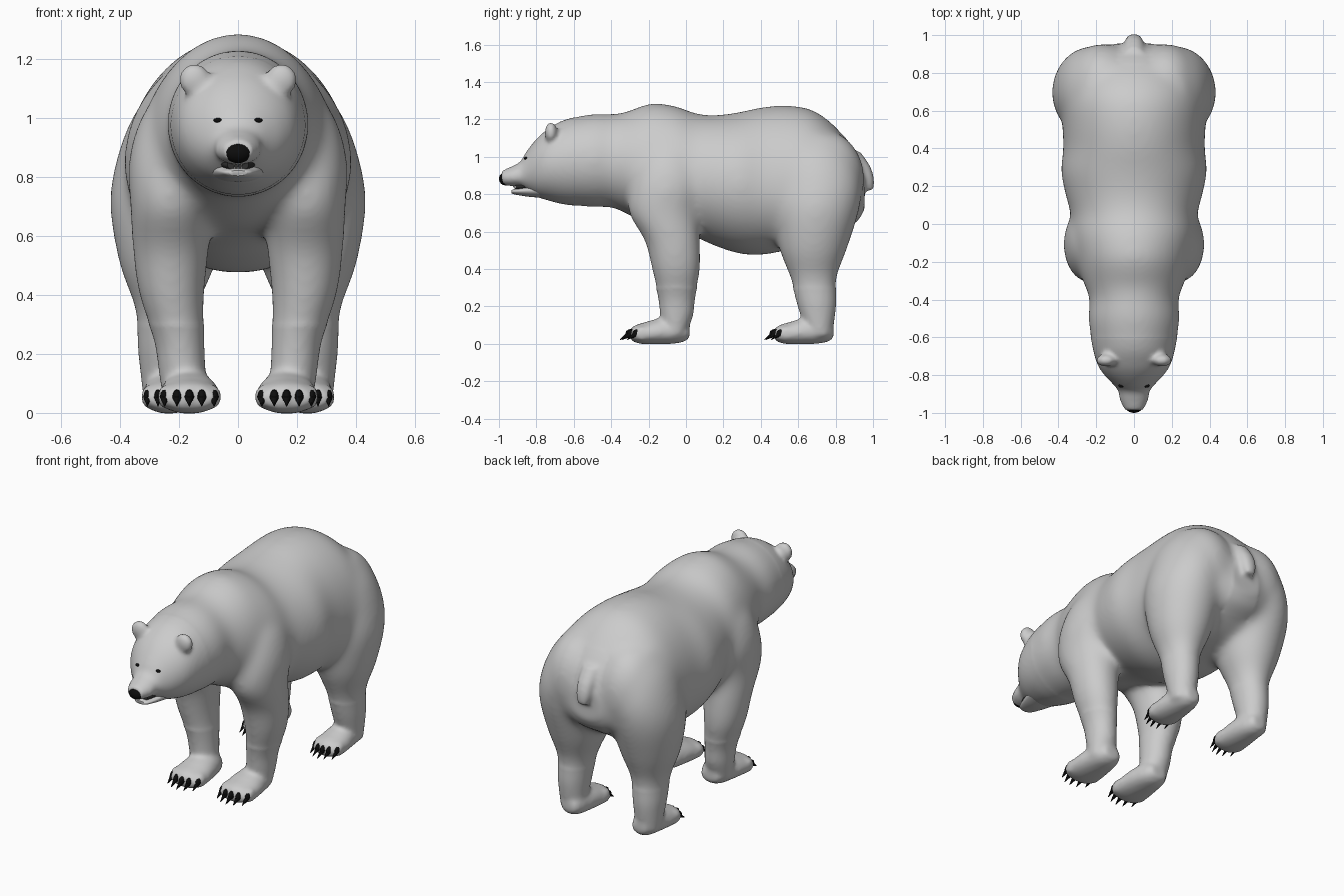
import bpy, bmesh, math
from mathutils import Vector, Matrix

if "Cube" in bpy.data.objects:
    bpy.data.objects.remove(bpy.data.objects["Cube"])

def material(name, c):
    m = bpy.data.materials.new(name)
    m.diffuse_color = (*c, 1)
    m.use_nodes = True
    m.node_tree.nodes["Principled BSDF"].inputs["Base Color"].default_value = m.diffuse_color
    return m

FUR = material("grey fur", (0.6, 0.6, 0.6))
BLACK = material("black", (0.004, 0.004, 0.004))
DARK = material("dark mouth", (0.03, 0.03, 0.03))
TEETH = material("teeth", (0.75, 0.75, 0.72))
N = 48
ANG = [2 * math.pi * i / N for i in range(N)]

def spline(rows, n=5):
    # Catmull-Rom interpolation between the cross-section rows
    out = []
    for i in range(len(rows) - 1):
        p = [rows[max(i - 1, 0)], rows[i], rows[i + 1], rows[min(i + 2, len(rows) - 1)]]
        for k in range(n):
            t = k / n
            out.append([.5 * (2 * b + (c - a) * t + (2 * a - 5 * b + 4 * c - d) * t * t
                        + (3 * b - a - 3 * c + d) * t ** 3) for a, b, c, d in zip(*p)])
    return out + [rows[-1]]

def loft(bm, rings):
    loops = [[bm.verts.new(p) for p in r] for r in rings]
    for a, b in zip(loops, loops[1:]):
        for i in range(N):
            j = (i + 1) % N
            bm.faces.new((a[i], a[j], b[j], b[i]))
    bm.faces.new(loops[0])
    bm.faces.new(loops[-1])

def loft_y(bm, rows, x=0, dy=0, k=1):
    # rows: y, top, widest height, bottom, half width
    loft(bm, [[(x + w * k * math.cos(a), y + dy,
                zc + math.sin(a) * (top - zc if math.sin(a) > 0 else zc - bot)) for a in ANG]
              for y, top, zc, bot, w in spline(rows)])

def loft_z(bm, rows, s=1):
    # rows: z, centre x, centre y, radius x, radius y
    loft(bm, [[(s * x + rx * math.cos(a), y + ry * math.sin(a), z) for a in ANG]
              for z, x, y, rx, ry in spline(rows)])

def ball(bm, c, r, seg=24):
    bmesh.ops.create_uvsphere(bm, u_segments=seg, v_segments=seg // 2, radius=1,
        matrix=Matrix.Translation(c) @ Matrix.Diagonal((*r, 1)))

def cone(bm, a, b, r, seg=8):
    a, b = Vector(a), Vector(b)
    d = b - a
    m = Matrix.Translation((a + b) / 2) @ d.to_track_quat('Z', 'Y').to_matrix().to_4x4()
    bmesh.ops.create_cone(bm, cap_ends=True, segments=seg, radius1=r, radius2=r * 0.08,
                          depth=d.length, matrix=m)

def finish(bm, name, mat, angle=60):
    bmesh.ops.recalc_face_normals(bm, faces=bm.faces)
    me = bpy.data.meshes.new(name)
    bm.to_mesh(me)
    bm.free()
    ob = bpy.data.objects.new(name, me)
    bpy.context.collection.objects.link(ob)
    me.materials.append(mat)
    bpy.ops.object.select_all(action='DESELECT')
    ob.select_set(True)
    bpy.context.view_layer.objects.active = ob
    bpy.ops.object.shade_smooth_by_angle(angle=math.radians(angle))
    return ob

# Torso, neck and head
bm = bmesh.new()
loft_y(bm, [
    (-.985, .925, .89, .85, .05), (-.93, .95, .89, .842, .076), (-.885, .975, .9, .84, .084),
    (-.855, 1.025, .91, .82, .105), (-.80, 1.095, .94, .787, .157), (-.74, 1.147, .96, .767, .195),
    (-.65, 1.197, .97, .745, .22), (-.5, 1.23, .98, .73, .242), (-.4, 1.229, .97, .73, .235),
    (-.33, 1.237, .95, .70, .26), (-.25, 1.268, .92, .66, .29), (-.17, 1.288, .9, .63, .31),
    (-.05, 1.27, .88, .605, .335), (.05, 1.233, .87, .57, .335), (.15, 1.222, .86, .525, .362),
    (.28, 1.238, .85, .482, .387), (.4, 1.264, .83, .474, .375), (.52, 1.275, .82, .495, .38),
    (.65, 1.26, .82, .52, .385), (.75, 1.205, .82, .55, .36), (.85, 1.105, .80, .61, .30),
    (.92, 1.005, .79, .66, .2), (.955, .91, .79, .72, .1)])

# Tail
loft_z(bm, [(.82, 0, .982, .03, .022), (.88, 0, .974, .045, .032),
            (.95, 0, .945, .05, .04), (1.03, 0, .89, .05, .04)])

PAW = [(.02, .1, .06, .03, .05), (-.03, .15, .06, .005, .078), (-.13, .14, .06, -.002, .1),
       (-.22, .115, .05, -.002, .108), (-.27, .1, .05, .006, .1), (-.295, .075, .05, .02, .08)]
PAWS = ((.165, 0, 1), (.235, .77, .86))   # x, y offset, width factor

for s in (1, -1):
    # Front legs and shoulders
    loft_z(bm, [(.05, .18, -.06, .077, .06), (.15, .19, -.05, .08, .088), (.25, .2, -.05, .086, .1),
                (.4, .225, -.053, .112, .132), (.55, .228, -.073, .13, .149), (.7, .228, -.12, .138, .188),
                (.85, .235, -.1, .137, .2), (1.0, .2, -.09, .13, .17), (1.12, .14, -.09, .1, .12)], s)
    # Hind legs and rump
    loft_z(bm, [(.04, .25, .715, .07, .065), (.2, .25, .7, .088, .103), (.35, .244, .682, .105, .125),
                (.5, .24, .68, .162, .18), (.7, .238, .695, .197, .228), (.85, .225, .705, .19, .235),
                (1.0, .2, .69, .16, .215), (1.12, .16, .68, .11, .15)], s)
    ball(bm, (s * .165, .745, .88), (.19, .212, .26))
    # Ears
    ball(bm, (s * .148, -.722, 1.13), (.054, .034, .056))
    # Paws with toes
    for x, dy, k in PAWS:
        loft_y(bm, PAW, s * x, dy, k)
        for t in range(-2, 3):
            ball(bm, (s * x + t * .042 * k, -.272 + dy + .009 * t * t, .055), (.024 * k, .035, .042))

body = finish(bm, "bear_body", FUR)
mod = body.modifiers.new("blend", 'REMESH')
mod.mode = 'VOXEL'
mod.voxel_size = 0.012
mod.use_smooth_shade = True
mod = body.modifiers.new("soften", 'SMOOTH')
mod.factor = 0.5
mod.iterations = 10
for name in ("blend", "soften"):
    bpy.ops.object.modifier_apply(modifier=name)

# Blend leg and rump creases further, leaving head, paws and tail crisp
bm = bmesh.new()
bm.from_mesh(body.data)
soft = [v for v in bm.verts if v.co.y > -.6 and v.co.z > .3 and not (abs(v.co.x) < .09 and v.co.y > .85)]
for _ in range(35):
    bmesh.ops.smooth_vert(bm, verts=soft, factor=.5, use_axis_x=True, use_axis_y=True, use_axis_z=True)
bm.to_mesh(body.data)
bm.free()
bpy.context.view_layer.update()

# Lower jaw
bm = bmesh.new()
loft_y(bm, [(-.932, .822, .815, .804, .03), (-.918, .828, .815, .799, .046), (-.885, .834, .817, .793, .06),
            (-.83, .848, .82, .785, .078), (-.75, .86, .82, .78, .1)])
finish(bm, "lower_jaw", FUR)

# Mouth interior and teeth
bm = bmesh.new()
loft_y(bm, [(-.912, .865, .84, .82, .036), (-.88, .868, .843, .82, .052), (-.82, .87, .85, .82, .07)])
finish(bm, "mouth_interior", DARK)
bm = bmesh.new()
for t in range(-3, 4):
    big = .005 if abs(t) == 3 else 0
    y = -.922 + .004 * t * t
    cone(bm, (t * .013, y, .857), (t * .013, y, .834 - big), .007, 6)
    cone(bm, (t * .012, y + .006, .815), (t * .012, y + .006, .835 + big), .006, 6)
finish(bm, "teeth", TEETH)

# Nose
bm = bmesh.new()
ball(bm, (0, -.966, .882), (.046, .034, .035))
finish(bm, "nose", BLACK)

# Eyes, set on the face surface
bm = bmesh.new()
for s in (1, -1):
    hit, loc, nor, _ = body.ray_cast(Vector((s * .068, -2, .992)), Vector((0, 1, 0)))
    if hit:
        ball(bm, loc, (.015, .009, .008), 16)
finish(bm, "eyes", BLACK)

# Claws: rounded root with a curved-down tip
bm = bmesh.new()
for s in (1, -1):
    for x, dy, k in PAWS:
        for t in range(-2, 3):
            cx, y = s * x + t * .042 * k, dy + .009 * t * t
            ball(bm, (cx, -.29 + y, .056), (.016 * k, .034, .024), 12)
            cone(bm, (cx, -.298 + y, .055), (cx, -.352 + y, .022), .017 * k)
finish(bm, "claws", BLACK)
